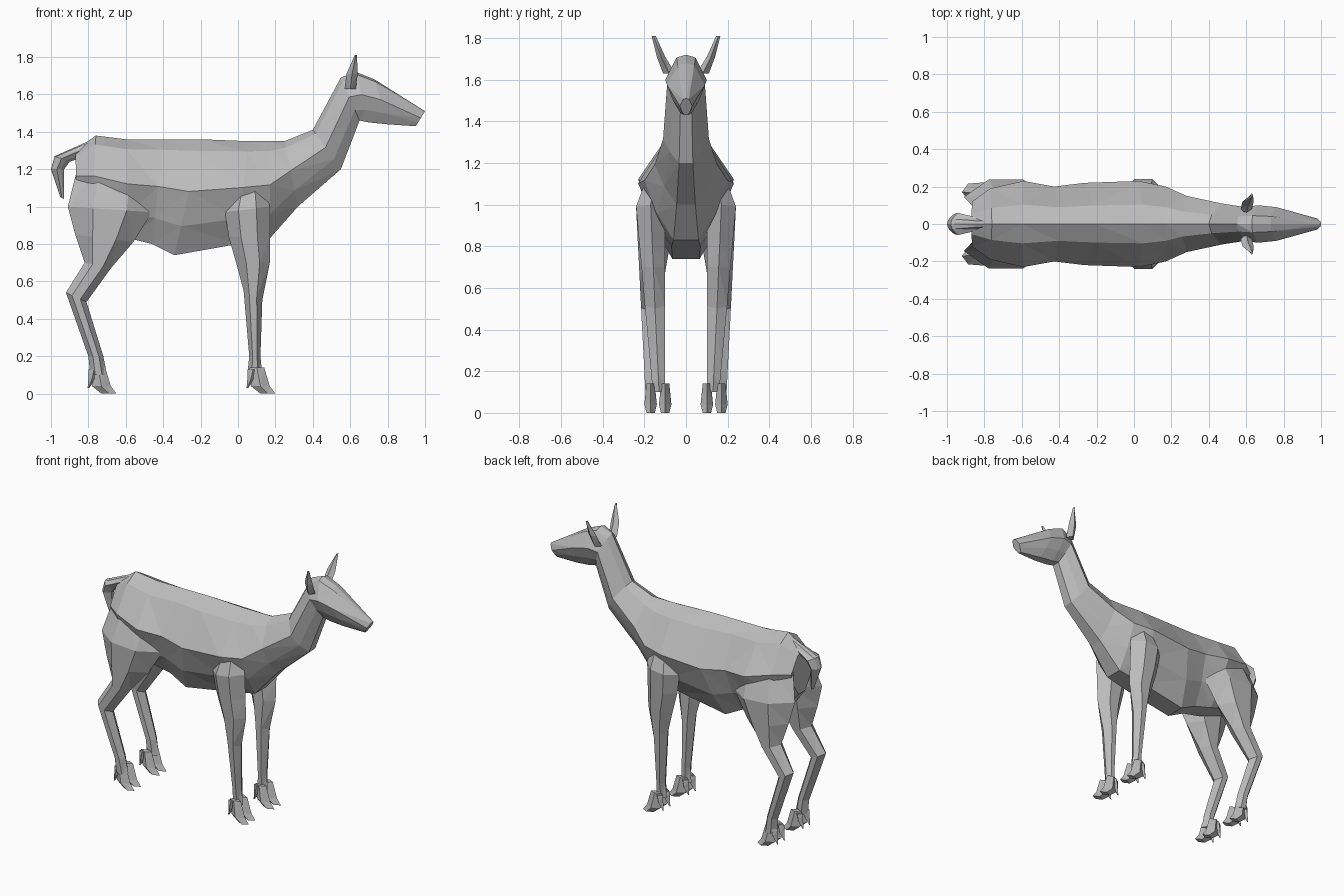
import bpy, bmesh
from mathutils import Vector

cube = bpy.data.objects.get("Cube")
if cube:
    bpy.data.objects.remove(cube)

grey = bpy.data.materials.new("plain grey")
grey.use_nodes = True
colour = (.5, .5, .5, 1)
grey.diffuse_color = colour
grey.node_tree.nodes["Principled BSDF"].inputs["Base Color"].default_value = colour


def loft(name, rings, mirrored=False):
    """Skin a list of equal-length point rings, closing both ends."""
    mesh_builder = bmesh.new()
    loops = [[mesh_builder.verts.new(point) for point in ring] for ring in rings]
    for first, second in zip(loops, loops[1:]):
        for i in range(len(first)):
            mesh_builder.faces.new((first[i - 1], first[i], second[i], second[i - 1]))
    mesh_builder.faces.new(loops[0])
    mesh_builder.faces.new(loops[-1])
    bmesh.ops.triangulate(mesh_builder, faces=mesh_builder.faces[:])
    bmesh.ops.recalc_face_normals(mesh_builder, faces=mesh_builder.faces[:])
    mesh = bpy.data.meshes.new(name)
    mesh_builder.to_mesh(mesh)
    mesh_builder.free()
    mesh.materials.append(grey)
    part = bpy.data.objects.new(name, mesh)
    bpy.context.collection.objects.link(part)
    if mirrored:
        mirror = part.modifiers.new("Mirror", "MIRROR")
        mirror.use_axis = (False, True, False)
    return part


def rib(top, bottom, width, shoulder=.1, keel=.3):
    """Upright ring of the trunk, symmetric about the middle plane."""
    top = Vector((top[0], 0, top[1]))
    bottom = Vector((bottom[0], 0, bottom[1]))
    profile = ((shoulder, width * .45), (.45, width), (.75, width * .7), (1, width * keel))
    left = [top.lerp(bottom, drop) + Vector((0, reach, 0)) for drop, reach in profile]
    right = [Vector((point.x, -point.y, point.z)) for point in reversed(left)]
    return [top] + left + right


def band(back, front, inner, outer):
    """Six-sided leg ring between a back edge and a front edge."""
    back = Vector((back[0], 0, back[1]))
    front = Vector((front[0], 0, front[1]))
    middle = (inner + outer) / 2
    corners = ((0, middle), (.3, outer), (.7, outer), (1, middle), (.7, inner), (.3, inner))
    return [back.lerp(front, along) + Vector((0, reach, 0)) for along, reach in corners]


def leg(name, edges, inner, outer):
    """Leg whose inner and outer faces follow the height by a rule."""
    rings = []
    for back, front in edges:
        height = (back[1] + front[1]) / 2
        rings.append(band(back, front, inner(height), outer(height)))
    return loft(name, rings, mirrored=True)


def spike(name, *stages):
    """Mirrored four-sided taper; each stage is a centre, length and breadth."""
    rings = []
    for centre, length, breadth in stages:
        offsets = ((length, 0), (0, breadth), (-length, 0), (0, -breadth))
        rings.append([Vector(centre) + Vector((x, y, 0)) for x, y in offsets])
    return loft(name, rings, mirrored=True)


def tuck(height):
    """Draws the leg in towards the body above the elbow or stifle."""
    return max(0, height - 1) / 2


# Torso, neck and head as one skin, from rump to nose
loft("body_and_head", [
    rib(top=(-.87, 1.3), bottom=(-.86, 1), width=.12),
    rib(top=(-.76, 1.38), bottom=(-.78, .9), width=.19),
    rib(top=(-.6, 1.36), bottom=(-.58, .83), width=.23),
    rib(top=(-.4, 1.36), bottom=(-.46, .8), width=.2),
    rib(top=(-.2, 1.36), bottom=(-.34, .74), width=.22),
    rib(top=(.05, 1.35), bottom=(0, .8), width=.23),
    rib(top=(.17, 1.35), bottom=(.17, .83), width=.2),
    rib(top=(.25, 1.35), bottom=(.32, 1), width=.15),
    rib(top=(.4, 1.41), bottom=(.55, 1.2), width=.11),
    rib(top=(.55, 1.69), bottom=(.65, 1.46), width=.09),
    rib(top=(.63, 1.72), bottom=(.7, 1.45), width=.1, shoulder=.05),
    rib(top=(.73, 1.68), bottom=(.8, 1.44), width=.09, shoulder=.05),
    rib(top=(1, 1.51), bottom=(.95, 1.43), width=.03, shoulder=.05),
])

# Tail, bent over and tapering to a low tip
loft("tail", [
    rib(top=(-.8, 1.35), bottom=(-.84, 1.26), width=.03),
    rib(top=(-.98, 1.27), bottom=(-.9, 1.24), width=.06),
    rib(top=(-1, 1.2), bottom=(-.93, 1.2), width=.05),
    rib(top=(-.95, 1.05), bottom=(-.93, 1.04), width=.01),
])

# Legs, given by their back and front edges from the top down
leg("hind_legs", [
    ((-.85, 1.24), (-.46, 1.16)),
    ((-.91, 1), (-.46, .97)),
    ((-.87, .85), (-.56, .81)),
    ((-.82, .7), (-.68, .67)),
    ((-.92, .54), (-.81, .49)),
    ((-.8, .2), (-.72, .2)),
    ((-.79, .1), (-.7, .1)),
], inner=lambda height: .13 - max(0, height - .5) / 6,
    outer=lambda height: .19 + height / 20 - tuck(height))

leg("front_legs", [
    ((0, 1.16), (.12, 1.18)),
    ((-.07, .97), (.17, 1)),
    ((-.05, .84), (.17, .83)),
    ((-.01, .7), (.17, .7)),
    ((.03, .55), (.13, .5)),
    ((.06, .2), (.12, .2)),
    ((.05, .1), (.13, .1)),
], inner=lambda height: .1,
    outer=lambda height: .15 + height / 11 - tuck(height))

# Cloven feet: two forward toes, each with a small spur behind
for pair, ankle in (("hind", -.75), ("front", .1)):
    for position, reach in (("inner", .1), ("outer", .17)):
        spike(f"{pair}_{position}_toes",
              ((ankle, reach, .14), .04, .02),
              ((ankle + .02, reach, .04), .05, .03),
              ((ankle + .06, reach, 0), .04, .02))
        spike(f"{pair}_{position}_spurs",
              ((ankle - .02, reach, .13), .03, .02),
              ((ankle - .03, reach, .08), .02, .02),
              ((ankle - .05, reach, .03), .004, .004))

# Pointed ears leaning outward
spike("ears",
      ((.6, .08, 1.63), .03, .03),
      ((.61, .12, 1.71), .03, .02),
      ((.63, .155, 1.81), .006, .01))
